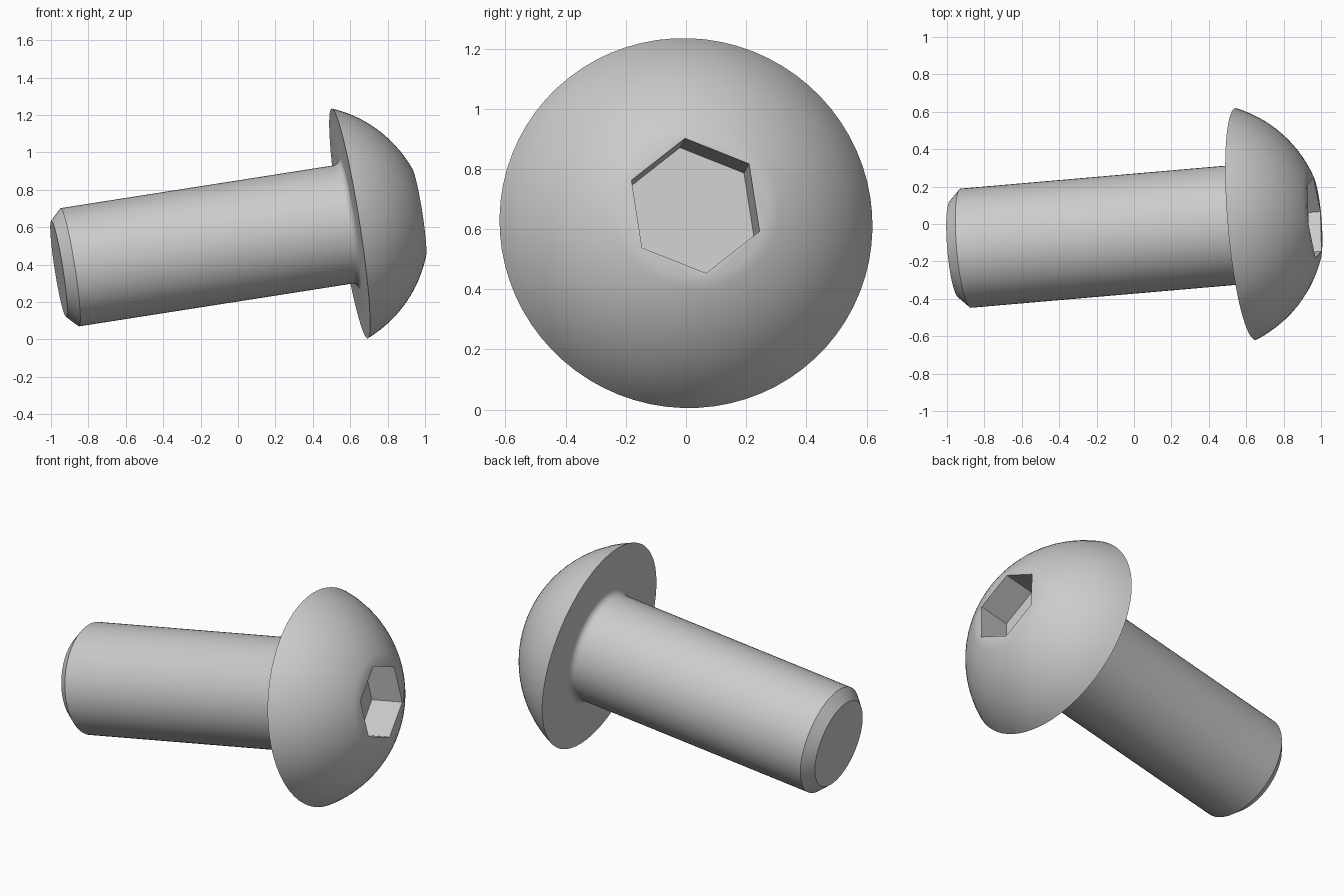
import bpy, bmesh
from math import sin, cos, pi, atan2, hypot
from mathutils import Vector, Matrix

cube = bpy.data.objects.get("Cube")
if cube:
    bpy.data.objects.remove(cube, do_unlink=True)

steel = bpy.data.materials.new("steel grey")
steel.use_nodes = True
steel.diffuse_color = (0.6, 0.6, 0.6, 1)
steel.node_tree.nodes["Principled BSDF"].inputs["Base Color"].default_value = (0.6, 0.6, 0.6, 1)

# Tilted bolt frame: origin at the middle of the head's underside
axis = Vector((0.984, 0.085, 0.154)).normalized()
corner = Vector((-0.032, -0.035, 0.225))
corner = (corner - axis * corner.dot(axis)).normalized()
frame = Matrix((corner, axis.cross(corner), axis)).transposed().to_4x4()
frame.translation = (0.597, 0, 0.62)

SHAFT_R, HEAD_R, FLAT_R, HEAD_H = 0.32, 0.622, 0.24, 0.374
SHAFT_END, CHAMFER, FILLET = -1.58, 0.06, 0.04
SOCKET_R, SOCKET_DEPTH = 0.229, 0.2


def arc(cr, cz, radius, a0, a1, steps):
    """Points (r, z) along an arc."""
    return [(cr + radius * cos(a0 + (a1 - a0) * i / steps),
             cz + radius * sin(a0 + (a1 - a0) * i / steps)) for i in range(steps + 1)]


def add_lathe(name, profile, sides):
    """Closed solid turned from an (r, z) profile, placed in the bolt frame."""
    bm = bmesh.new()
    rings = [[bm.verts.new((r * cos(2 * pi * i / sides), r * sin(2 * pi * i / sides), z))
              for i in range(sides)] for r, z in profile]
    for low, high in zip(rings, rings[1:]):
        for i in range(sides):
            j = (i + 1) % sides
            bm.faces.new((low[i], low[j], high[j], high[i]))
    bm.faces.new(rings[0][::-1])
    bm.faces.new(rings[-1])
    bmesh.ops.recalc_face_normals(bm, faces=bm.faces)
    bm.transform(frame)
    mesh = bpy.data.meshes.new(name)
    bm.to_mesh(mesh)
    bm.free()
    mesh.materials.append(steel)
    obj = bpy.data.objects.new(name, mesh)
    bpy.context.collection.objects.link(obj)
    return obj


# Chamfered shaft, underhead fillet and domed head in one profile
dome_z = (FLAT_R ** 2 + HEAD_H ** 2 - HEAD_R ** 2) / (2 * HEAD_H)
dome_r = hypot(HEAD_R, dome_z)
profile = [(SHAFT_R - CHAMFER, SHAFT_END), (SHAFT_R, SHAFT_END + CHAMFER)]
profile += arc(SHAFT_R + FILLET, -FILLET, FILLET, pi, pi / 2, 5)
profile += arc(0, dome_z, dome_r, atan2(-dome_z, HEAD_R), atan2(HEAD_H - dome_z, FLAT_R), 14)
bolt = add_lathe("bolt", profile, 72)

# Hexagonal socket cut into the flat top
cutter = add_lathe("socket_cutter", [(SOCKET_R, HEAD_H - SOCKET_DEPTH), (SOCKET_R, HEAD_H + 0.1)], 6)
cutter.hide_render = True
cut = bolt.modifiers.new("socket", "BOOLEAN")
cut.operation = "DIFFERENCE"
cut.solver = "EXACT"
cut.object = cutter

bpy.ops.object.select_all(action="DESELECT")
bolt.select_set(True)
bpy.context.view_layer.objects.active = bolt
bpy.ops.object.modifier_apply(modifier=cut.name)
bpy.data.objects.remove(cutter, do_unlink=True)
bpy.ops.object.shade_smooth_by_angle(angle=pi / 6)
